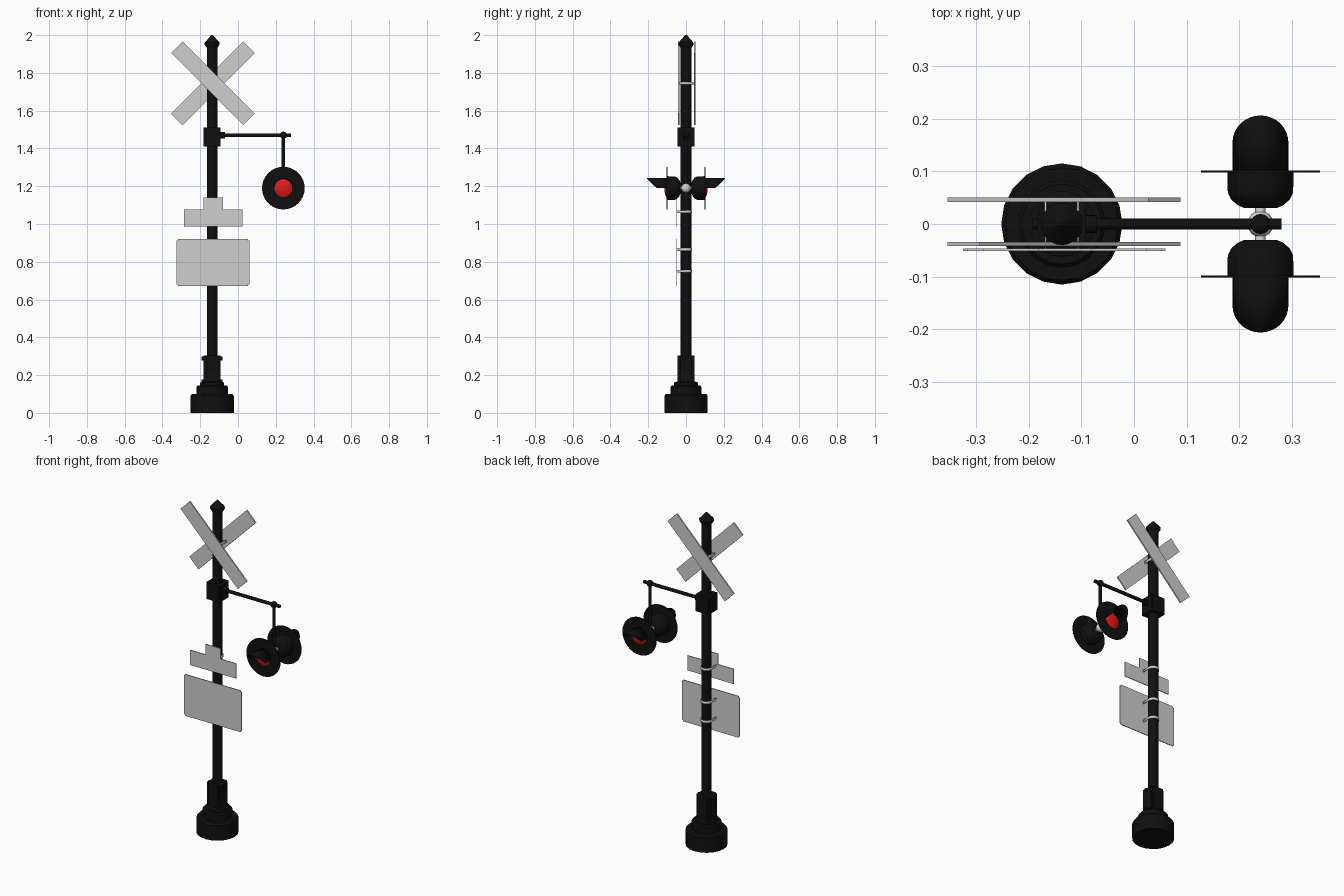
import bpy, bmesh, math
from mathutils import Vector, Matrix

cube = bpy.data.objects.get("Cube")
if cube:
    bpy.data.objects.remove(cube, do_unlink=True)


def material(name, color):
    m = bpy.data.materials.new(name)
    m.use_nodes = True
    m.diffuse_color = (*color, 1)
    bsdf = next(n for n in m.node_tree.nodes if n.type == 'BSDF_PRINCIPLED')
    bsdf.inputs["Base Color"].default_value = (*color, 1)
    return m


BLACK = material("black paint", (0.005, 0.005, 0.005))
GREY = material("sign grey", (0.62, 0.62, 0.62))
SILVER = material("bare metal", (0.7, 0.7, 0.7))
RED = material("red lens", (0.75, 0.01, 0.01))

PX = -0.137          # pole axis
LX, LZ = 0.24, 1.19  # lamp pair centre


def finish(name, bm, mat, smooth=True):
    bmesh.ops.recalc_face_normals(bm, faces=bm.faces)
    mesh = bpy.data.meshes.new(name)
    bm.to_mesh(mesh)
    bm.free()
    mesh.materials.append(mat)
    ob = bpy.data.objects.new(name, mesh)
    bpy.context.collection.objects.link(ob)
    if smooth:
        bpy.ops.object.select_all(action='DESELECT')
        ob.select_set(True)
        bpy.context.view_layer.objects.active = ob
        bpy.ops.object.shade_smooth_by_angle(angle=math.radians(35))
    return ob


def lathe(name, profile, origin, mat, axis=(0, 0, 1), sides=24):
    """Revolve (radius, distance) points around an axis through origin."""
    bm = bmesh.new()
    pts = [(0, profile[0][1])] + profile + [(0, profile[-1][1])]
    verts = [bm.verts.new((r, 0, h)) for r, h in pts]
    edges = [bm.edges.new(pair) for pair in zip(verts, verts[1:])]
    bmesh.ops.spin(bm, geom=verts + edges, cent=(0, 0, 0), axis=(0, 0, 1),
                   angle=math.tau, steps=sides)
    bmesh.ops.remove_doubles(bm, verts=bm.verts, dist=1e-5)
    turn = Vector(axis).to_track_quat('Z', 'Y').to_matrix().to_4x4()
    bm.transform(Matrix.Translation(origin) @ turn)
    return finish(name, bm, mat)


def rod(name, a, b, radius, mat, sides=16):
    d = Vector(b) - Vector(a)
    return lathe(name, [(radius, 0), (radius, d.length)], a, mat, d, sides)


def ball(name, center, radius, mat):
    bm = bmesh.new()
    bmesh.ops.create_uvsphere(bm, u_segments=16, v_segments=10, radius=radius,
                              matrix=Matrix.Translation(center))
    return finish(name, bm, mat)


def box(name, center, size, mat, bevel=0, axis=None, tilt=0):
    """Box with optional bevel on the edges along one axis, tilted about y."""
    bm = bmesh.new()
    bmesh.ops.create_cube(bm, size=1, matrix=Matrix.Diagonal((*size, 1)))
    if bevel:
        picked = [e for e in bm.edges
                  if abs((e.verts[0].co - e.verts[1].co)[axis]) > 1e-5]
        bmesh.ops.bevel(bm, geom=picked, offset=bevel, segments=2,
                        affect='EDGES')
    bm.transform(Matrix.Translation(center) @ Matrix.Rotation(tilt, 4, 'Y'))
    return finish(name, bm, mat, False)


def strip(name, rows, mat, thickness):
    """Thin sheet from pairs of points."""
    bm = bmesh.new()
    pairs = [[bm.verts.new(p) for p in row] for row in rows]
    for (a, b), (c, d) in zip(pairs, pairs[1:]):
        bm.faces.new((a, b, d, c))
    ob = finish(name, bm, mat)
    mod = ob.modifiers.new("thickness", 'SOLIDIFY')
    mod.thickness = thickness
    mod.offset = 0
    return ob


def clamp(name, z, reach, side):
    """U strap round the pole; side is the y sign of the open end."""
    r, h = 0.031, 0.007
    path = [(r, side * reach)]
    path += [(r * math.cos(i * math.pi / 12), -side * r * math.sin(i * math.pi / 12))
             for i in range(13)]
    path.append((-r, side * reach))
    strip(name, [((PX + x, y, z - h), (PX + x, y, z + h)) for x, y in path],
          SILVER, 0.004)


# Stepped base
lathe("base", [(0.115, 0), (0.115, 0.09), (0.107, 0.1), (0.083, 0.1),
               (0.083, 0.138), (0.076, 0.146), (0.063, 0.146),
               (0.063, 0.16), (0.05, 0.165)], (PX, 0, 0), BLACK, sides=20)

# Collar with side lugs
box("base_collar", (PX, 0, 0.23), (0.09, 0.09, 0.145), BLACK, 0.012, 2)
for z in (0.168, 0.288):
    rod("collar_lug", (PX - 0.056, 0, z), (PX + 0.056, 0, z), 0.01, BLACK, 12)

# Pole and pointed cap
lathe("pole", [(0.028, 0.15), (0.028, 1.95)], (PX, 0, 0), BLACK)
lathe("pole_cap", [(0.03, 1.935), (0.04, 1.95), (0.04, 1.96), (0.026, 1.975),
                   (0.012, 1.992), (0.004, 2.0)], (PX, 0, 0), BLACK)

# Junction box, arm and hanger
box("junction_box", (PX, 0, 1.46), (0.09, 0.09, 0.1), BLACK, 0.004, 2)
rod("arm_coupling", (PX + 0.04, 0, 1.47), (-0.07, 0, 1.47), 0.017, BLACK)
rod("arm", (-0.1, 0, 1.47), (0.28, 0, 1.47), 0.01, BLACK)
ball("arm_joint", (LX, 0, 1.47), 0.019, BLACK)
rod("lamp_hanger", (LX, 0, LZ), (LX, 0, 1.47), 0.009, BLACK)
ball("lamp_joint", (LX, 0, LZ), 0.025, SILVER)
rod("lamp_crossbar", (LX, -0.04, LZ), (LX, 0.04, LZ), 0.01, SILVER)

# Two lamps, back to back
for side, label in ((-1, "front"), (1, "back")):
    centre, axis = (LX, 0, LZ), (0, side, 0)
    lathe(label + "_lamp_housing",
          [(0.03, 0.03), (0.044, 0.036), (0.056, 0.047), (0.062, 0.06),
           (0.063, 0.1)], centre, BLACK, axis)
    lathe(label + "_lamp_disc", [(0.113, 0.098), (0.113, 0.102)],
          centre, BLACK, axis, 32)
    lathe(label + "_lamp_lens", [(0.047, 0.1), (0.047, 0.104), (0.035, 0.11),
                                 (0.018, 0.114)], centre, RED, axis)
    rows = []
    for i in range(17):
        a = math.pi * i / 16
        x, z = LX + 0.051 * math.cos(a), LZ + 0.051 * math.sin(a)
        rows.append(((x, side * 0.1, z),
                     (x, side * (0.155 + 0.051 * math.sin(a)), z)))
    strip(label + "_lamp_visor", rows, BLACK, 0.004)

# Crossed boards, one on each side of the pole
for label, y, tilt in (("front", -0.038, 1), ("back", 0.046, -1)):
    box(label + "_cross_board", (-0.133, y, 1.745), (0.54, 0.008, 0.086),
        GREY, tilt=tilt * math.pi / 4)
    clamp(label + "_board_clamp", 1.745, abs(y), math.copysign(1, y))

# Lower signs and their straps
box("large_sign", (-0.1325, -0.049, 0.796), (0.385, 0.005, 0.25), GREY, 0.008, 1)
box("small_sign", (-0.131, -0.049, 1.031), (0.309, 0.005, 0.09), GREY)
box("small_sign_tab", (-0.131, -0.049, 1.107), (0.102, 0.005, 0.064), GREY)
for z in (0.75, 0.865, 1.065):
    clamp("sign_clamp", z, 0.047, -1)
